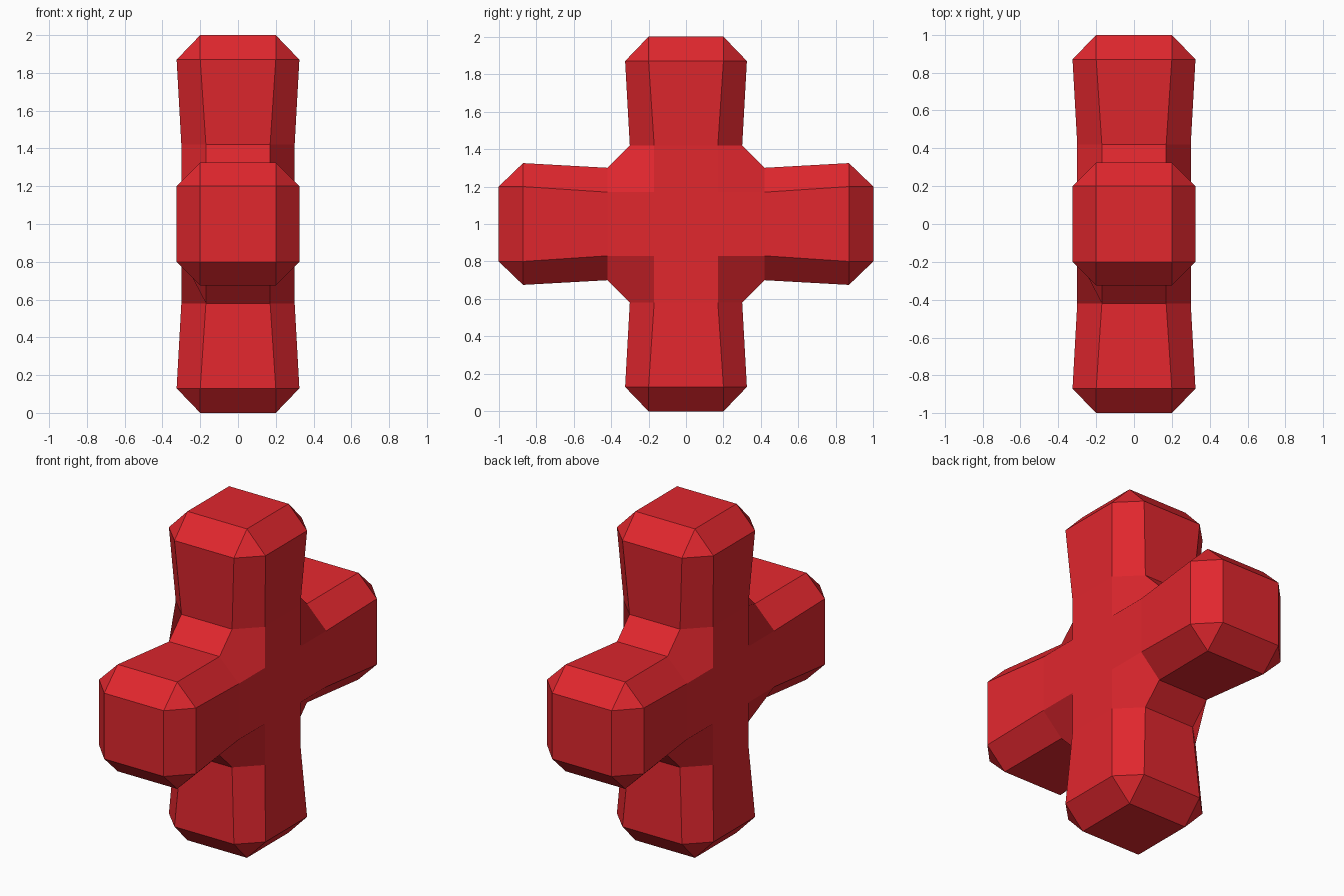
import bpy, bmesh, math
from mathutils import Matrix, Vector

if "Cube" in bpy.data.objects:
    bpy.data.objects.remove(bpy.data.objects["Cube"])

bm = bmesh.new()


def face(pts, turn):
    """Add one face, rotated by turn about the x axis."""
    return bm.faces.new([bm.verts.new(turn @ Vector(p)) for p in pts])


def octagon(flat, wide, d):
    """Chamfered square section of an arm at distance d along z."""
    xy = [(wide, -flat), (wide, flat), (flat, wide), (-flat, wide),
          (-wide, flat), (-wide, -flat), (-flat, -wide), (flat, -wide)]
    return [(x, y, d) for x, y in xy]


F, W, D = 0.17, 0.30, 0.42      # section at the arm's root
tip = octagon(0.2, 0.325, 0.87)
root = octagon(F, W, D)
cap = [(0.2, -0.2, 1), (0.2, 0.2, 1), (-0.2, 0.2, 1), (-0.2, -0.2, 1)]

for k in range(4):
    turn = Matrix.Rotation(k * math.pi / 2, 3, 'X')
    # Flared arm sides
    for i in range(8):
        j = (i + 1) % 8
        face([root[i], root[j], tip[j], tip[i]], turn)
    # Bevelled arm end
    face(cap, turn)
    for i in range(4):
        j = (i + 1) % 4
        face([tip[2 * i], tip[2 * i + 1], cap[j], cap[i]], turn)
        face([tip[2 * i + 1], tip[(2 * i + 2) % 8], cap[j]], turn)
    # Diagonal fillet between this arm and the next
    face([(F, W, D), (-F, W, D), (-F, D, W), (F, D, W)], turn)
    for s in (1, -1):
        # Corner chamfer and flat strip leading to the hub
        face([(s * W, F, D), (s * F, W, D), (s * F, D, W), (s * W, D, F), (s * W, F, F)], turn)
        face([(s * W, -F, F), (s * W, F, F), (s * W, F, D), (s * W, -F, D)], turn)

# Hub faces
for s in (1, -1):
    face([(s * W, -F, -F), (s * W, F, -F), (s * W, F, F), (s * W, -F, F)], Matrix.Identity(3))

bmesh.ops.remove_doubles(bm, verts=bm.verts, dist=0.001)
bmesh.ops.recalc_face_normals(bm, faces=bm.faces)
bmesh.ops.translate(bm, verts=bm.verts, vec=(0, 0, 1))

mesh = bpy.data.meshes.new("four_arm_cross")
bm.to_mesh(mesh)
bm.free()
cross = bpy.data.objects.new("four_arm_cross", mesh)
bpy.context.collection.objects.link(cross)

red = bpy.data.materials.new("red")
red.diffuse_color = (0.75, 0.02, 0.027, 1)
red.use_nodes = True
red.node_tree.nodes["Principled BSDF"].inputs["Base Color"].default_value = red.diffuse_color
mesh.materials.append(red)
